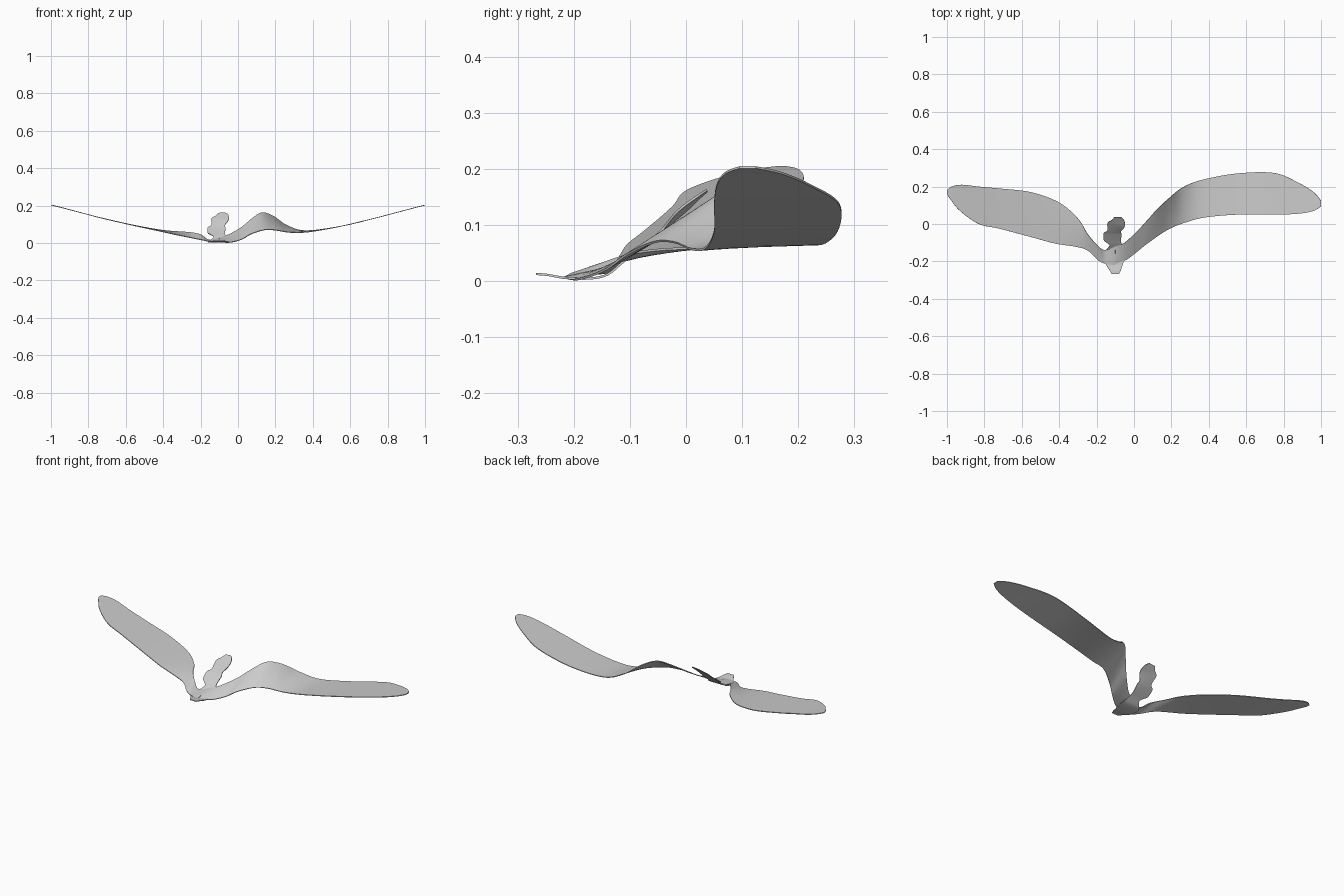
import bpy, bmesh
from mathutils import Vector

cube = bpy.data.objects.get("Cube")
if cube:
    bpy.data.objects.remove(cube, do_unlink=True)

# One plain grey for the whole sheet
grey = bpy.data.materials.new("light grey")
grey.use_nodes = True
colour = (0.6, 0.6, 0.6, 1)
grey.diffuse_color = colour
grey.node_tree.nodes["Principled BSDF"].inputs["Base Color"].default_value = colour


def smooth_path(points, steps):
    """Catmull-Rom curve through the points."""
    p = [Vector(q) for q in points]
    p = [p[0]] + p + [p[-1]]
    out = []
    for a, b, c, d in zip(p, p[1:], p[2:], p[3:]):
        for i in range(steps):
            t = i / steps
            out.append(0.5 * (2 * b + (c - a) * t + (2 * a - 5 * b + 4 * c - d) * t * t
                              + (3 * b - a - 3 * c + d) * t ** 3))
    return out + [p[-1]]


def sheet(name, edge_a, edge_b, steps=6, columns=8):
    """Thin curved sheet lofted between two edge curves."""
    bm = bmesh.new()
    rows = [[bm.verts.new(a.lerp(b, i / columns)) for i in range(columns + 1)]
            for a, b in zip(smooth_path(edge_a, steps), smooth_path(edge_b, steps))]
    for r, s in zip(rows, rows[1:]):
        for i in range(columns):
            bm.faces.new((r[i], s[i], s[i + 1], r[i + 1]))
    bm.normal_update()
    if sum(f.normal.z for f in bm.faces) < 0:
        bmesh.ops.reverse_faces(bm, faces=bm.faces[:])
    me = bpy.data.meshes.new(name)
    bm.to_mesh(me)
    bm.free()
    me.materials.append(grey)
    ob = bpy.data.objects.new(name, me)
    bpy.context.collection.objects.link(ob)
    bpy.ops.object.select_all(action='DESELECT')
    ob.select_set(True)
    bpy.context.view_layer.objects.active = ob
    solid = ob.modifiers.new("thickness", 'SOLIDIFY')
    solid.thickness = 0.004
    solid.offset = 0
    bpy.ops.object.modifier_apply(modifier=solid.name)
    bpy.ops.object.shade_smooth_by_angle()
    return ob


# Left wing: twists up from the root, then flattens towards the tip
sheet("left_wing",
      [(-.10, -.215, .006), (-.04, -.19, .004), (.02, -.145, .02), (.07, -.105, .048),
       (.14, -.055, .07), (.20, -.02, .069), (.28, .01, .057), (.38, .035, .06),
       (.55, .05, .09), (.75, .05, .138), (.88, .055, .172), (.96, .07, .193),
       (1.0, .095, .203)],
      [(-.10, -.12, .028), (-.05, -.10, .045), (.02, -.035, .085), (.08, .03, .135),
       (.13, .085, .163), (.19, .14, .143), (.26, .195, .095), (.36, .235, .066),
       (.55, .27, .09), (.75, .273, .138), (.88, .22, .172), (.96, .17, .193),
       (1.0, .125, .203)])

# Right wing: broad blade sweeping back and up
sheet("right_wing",
      [(-.10, -.22, .006), (-.15, -.213, .008), (-.19, -.195, .016), (-.25, -.14, .028),
       (-.32, -.12, .042), (-.42, -.105, .064), (-.55, -.07, .092), (-.72, -.025, .131),
       (-.83, 0, .16), (-.93, .07, .186), (-.98, .13, .199), (-1.0, .16, .203)],
      [(-.10, -.12, .028), (-.155, -.14, .016), (-.20, -.11, .045), (-.25, -.05, .056),
       (-.30, .03, .06), (-.40, .115, .068), (-.55, .17, .094), (-.72, .19, .132),
       (-.83, .20, .16), (-.92, .21, .184), (-.975, .20, .198), (-1.0, .18, .203)])

# Centre strip: pointed foot, flat hub and upright ragged tab
sheet("hub_and_tab",
      [(-.12, -.267, .013), (-.132, -.245, .011), (-.15, -.215, .006), (-.16, -.17, .005),
       (-.15, -.14, .012), (-.13, -.115, .032), (-.145, -.10, .044), (-.162, -.085, .055),
       (-.162, -.05, .082), (-.142, -.035, .096), (-.142, .005, .13), (-.12, .02, .145),
       (-.105, .037, .16)],
      [(-.08, -.267, .013), (-.07, -.245, .011), (-.06, -.215, .006), (-.045, -.17, .005),
       (-.05, -.14, .012), (-.062, -.115, .032), (-.068, -.10, .044), (-.07, -.085, .055),
       (-.066, -.055, .08), (-.07, -.04, .095), (-.05, -.015, .125), (-.052, .018, .15),
       (-.07, .037, .163)], steps=4)
